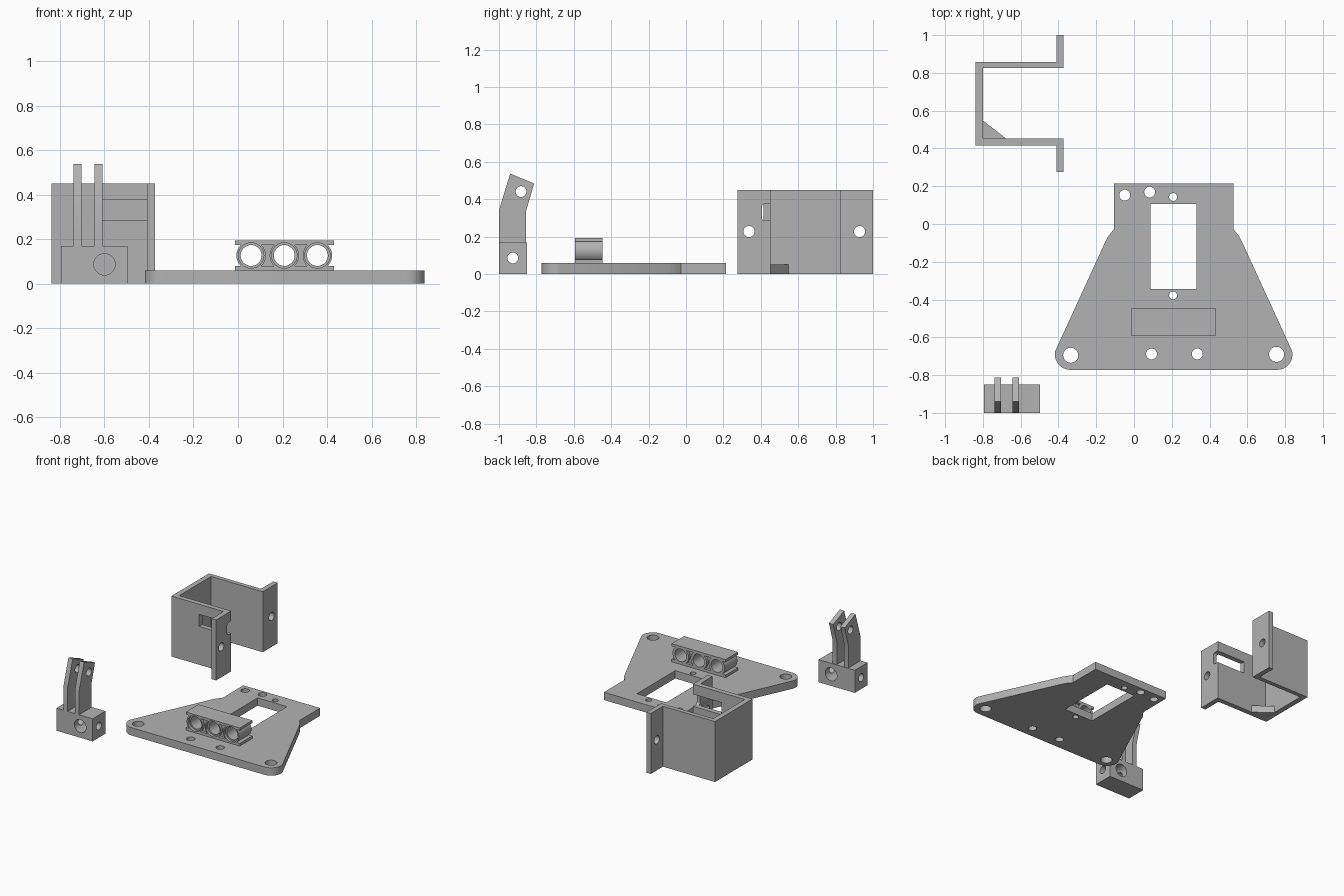
import bpy, bmesh
from math import sin, cos, radians, sqrt, pi
from mathutils import Matrix, Vector

if "Cube" in bpy.data.objects:
    bpy.data.objects.remove(bpy.data.objects["Cube"], do_unlink=True)

grey = bpy.data.materials.new("plain grey")
grey.use_nodes = True
grey.diffuse_color = (0.45, 0.45, 0.45, 1)
grey.node_tree.nodes["Principled BSDF"].inputs["Base Color"].default_value = (0.45, 0.45, 0.45, 1)

# Maps a profile point (u, v) and an extrusion depth w to x, y, z
AXES = {"x": lambda u, v, w: (w, u, v),
        "y": lambda u, v, w: (u, w, v),
        "z": lambda u, v, w: (u, v, w)}


def prism(name, pts, axis, lo, hi):
    """Extrude a closed profile along an axis."""
    bm = bmesh.new()
    face = bm.faces.new([bm.verts.new(AXES[axis](u, v, lo)) for u, v in pts])
    ext = bmesh.ops.extrude_face_region(bm, geom=[face])["geom"]
    move = Vector(AXES[axis](0, 0, hi - lo))
    bmesh.ops.translate(bm, vec=move, verts=[g for g in ext if isinstance(g, bmesh.types.BMVert)])
    bmesh.ops.recalc_face_normals(bm, faces=bm.faces)
    mesh = bpy.data.meshes.new(name)
    bm.to_mesh(mesh)
    bm.free()
    mesh.materials.append(grey)
    ob = bpy.data.objects.new(name, mesh)
    bpy.context.collection.objects.link(ob)
    return ob


def rect(u0, u1, v0, v1):
    return [(u0, v0), (u1, v0), (u1, v1), (u0, v1)]


def arc(u, v, r, a0, a1, n=12):
    return [(u + r * cos(radians(a0 + (a1 - a0) * i / n)),
             v + r * sin(radians(a0 + (a1 - a0) * i / n))) for i in range(n + 1)]


def circle(u, v, r):
    return arc(u, v, r, 0, 360, 32)[:-1]


def cut(ob, pts, axis, lo=-2, hi=2):
    """Cut a prism shaped opening out of a part."""
    cutter = prism("cutter", pts, axis, lo, hi)
    cutter.hide_render = True
    mod = ob.modifiers.new("opening", "BOOLEAN")
    mod.operation, mod.object, mod.solver = "DIFFERENCE", cutter, "EXACT"
    bpy.context.view_layer.objects.active = ob
    bpy.ops.object.modifier_apply(modifier=mod.name)
    bpy.data.objects.remove(cutter, do_unlink=True)


def smooth(ob):
    bpy.ops.object.select_all(action="DESELECT")
    ob.select_set(True)
    bpy.context.view_layer.objects.active = ob
    bpy.ops.object.shade_smooth_by_angle(angle=radians(30))


# Base plate: half outline mirrored about its own centre line
MID, THICK = 0.21, 0.058
half = arc(0.547, -0.69, 0.082, -90, 12) + [(0.36, -0.09), (0.345, -0.063), (0.316, -0.027), (0.316, 0.214)]
outline = [(MID + u, v) for u, v in half] + [(MID - u, v) for u, v in reversed(half)]
base = prism("base_plate", outline, "z", 0, THICK)
cut(base, rect(0.087, 0.33, -0.344, 0.106), "z")
for x, y, r in [(-0.335, -0.695, 0.04), (0.755, -0.69, 0.04), (0.093, -0.688, 0.029),
                (0.335, -0.688, 0.029), (0.207, -0.378, 0.021), (0.207, 0.143, 0.021),
                (-0.049, 0.153, 0.029), (0.083, 0.169, 0.029)]:
    cut(base, circle(x, y, r), "z")
smooth(base)

# Sensor holder: three tubes between two strips, joined by webs
Y0, Y1, TZ, R = -0.594, -0.446, 0.126, 0.066
TUBES = (0.059, 0.208, 0.357)
for name, z0, z1 in [("holder_foot", 0.05, 0.078), ("holder_top", 0.174, 0.193)]:
    strip = prism(name, rect(-0.014, 0.431, z0, z1), "y", Y0, Y1)
    for x in TUBES:
        cut(strip, circle(x, TZ, R - 0.004), "y")
for i, x in enumerate(TUBES):
    tube = prism(f"holder_tube_{i + 1}", circle(x, TZ, R), "y", Y0, Y1)
    cut(tube, circle(x, TZ, 0.047), "y")
    cut(tube, circle(x, TZ, 0.057), "y", Y0 - 1, Y0 + 0.02)
    smooth(tube)
for i in range(2):
    x = (TUBES[i] + TUBES[i + 1]) / 2
    web = prism(f"holder_web_{i + 1}", rect(x - 0.04, x + 0.04, 0.075, 0.177), "y", Y0 + 0.02, Y1 - 0.02)
    for t in TUBES[i:i + 2]:
        cut(web, circle(t, TZ, R - 0.004), "y")

# Open box bracket with two outward flanges
H, FX = 0.45, -0.373
bracket = prism("box_bracket", [
    (FX, 1.0), (-0.41, 1.0), (-0.41, 0.857), (-0.839, 0.857), (-0.839, 0.415), (-0.41, 0.415),
    (-0.41, 0.275), (FX, 0.275), (FX, 0.452), (-0.80, 0.452), (-0.80, 0.825), (FX, 0.825)], "z", 0, H)
for y in (0.337, 0.928):
    cut(bracket, circle(y, 0.227, 0.03), "x", -0.5, 0)
slot = [(0.47, 0.285), (0.47, 0.375)] + arc(0.422, 0.359, 0.016, 90, 180, 6) + arc(0.422, 0.301, 0.016, 180, 270, 6)
cut(bracket, slot, "x", -0.41, 0)
cut(bracket, rect(-0.61, -0.40, 0.285, 0.375), "y", 0.3, 0.47)
smooth(bracket)
prism("bracket_gusset", [(-0.81, 0.445), (-0.677, 0.452), (-0.80, 0.548), (-0.81, 0.548)], "z", 0, 0.052)

# Mounting block with crossing bores
block = prism("mount_block", rect(-0.795, -0.497, -1.0, -0.85), "z", 0, 0.168)
cut(block, circle(-0.60, 0.086, 0.048), "y")
cut(block, circle(-0.926, 0.086, 0.029), "x")
smooth(block)

# Two bent prongs on the block
bent = [(-1.0, 0.16), (-0.855, 0.16), (-0.855, 0.337), (-0.812, 0.484), (-0.94, 0.537), (-1.0, 0.342)]
for name, x in [("right_prong", -0.721), ("left_prong", -0.627)]:
    prong = prism(name, bent, "x", x - 0.0175, x + 0.0175)
    cut(prong, circle(-0.882, 0.441, 0.029), "x")
    smooth(prong)
